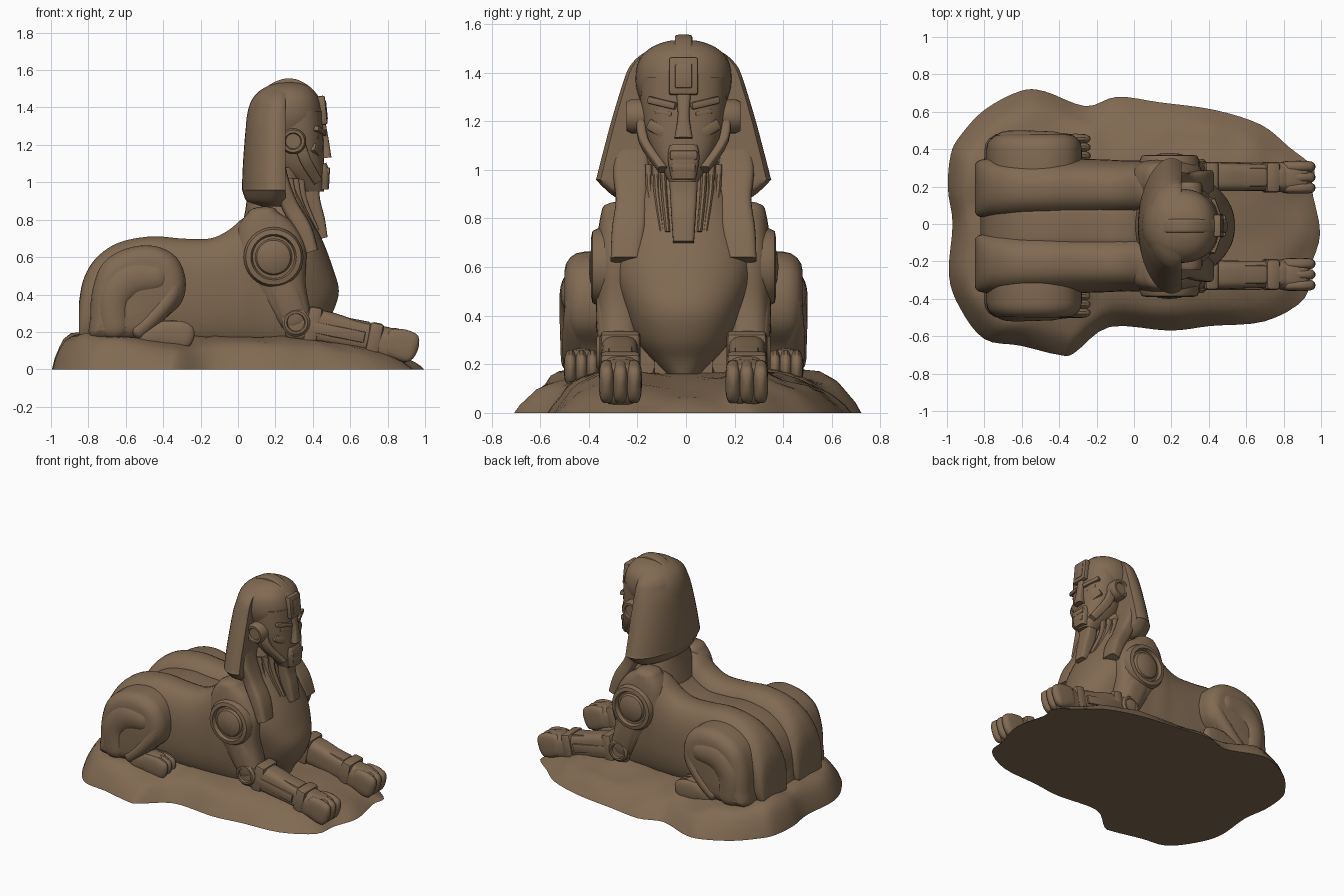
import bpy, bmesh, math
from mathutils import Vector, Matrix, noise

stone = bpy.data.materials.new("brown_stone")
stone.diffuse_color = (0.22, 0.145, 0.085, 1)
CY = -0.01  # symmetry plane of the figure
Y = Vector((0, 1, 0))


def finish(name, bm, pair=False, angle=38, offset=CY):
    """Make one object, or a mirrored left/right pair."""
    for s, tag in ((1, "_left" if pair else ""), (-1, "_right"))[:2 if pair else 1]:
        b = bm.copy()
        for v in b.verts:
            v.co.y = offset + s * v.co.y
        bmesh.ops.recalc_face_normals(b, faces=b.faces)
        me = bpy.data.meshes.new(name + tag)
        b.to_mesh(me)
        b.free()
        me.materials.append(stone)
        me.shade_smooth()
        me.set_sharp_from_angle(angle=math.radians(angle))
        bpy.context.collection.objects.link(bpy.data.objects.new(name + tag, me))
    bm.free()


def spline(pts, sub, closed=False):
    """Catmull-Rom through tuples of any length."""
    n, out = len(pts), []
    get = lambda i: pts[i % n] if closed else pts[max(0, min(n - 1, i))]
    for i in range(n if closed else n - 1):
        a, b, c, d = (get(i + k) for k in (-1, 0, 1, 2))
        for j in range(sub):
            t = j / sub
            out.append(tuple(0.5 * (2 * q + (r - p) * t + (2 * p - 5 * q + 4 * r - w) * t * t
                       + (3 * q - p - 3 * r + w) * t ** 3) for p, q, r, w in zip(a, b, c, d)))
    return out if closed else out + [tuple(pts[-1])]


def skin(bm, rings):
    n = len(rings[0])
    for a, b in zip(rings, rings[1:]):
        for i in range(n):
            bm.faces.new((a[i], a[(i + 1) % n], b[(i + 1) % n], b[i]))
    bm.faces.new(rings[0])
    bm.faces.new(rings[-1])


def tube(name, pts, p=2, n=28, axis=None, cap=0, pair=False, sub=4, max_x=None):
    """Loft superellipse sections (x, y, z, half_y, half_other) along a path."""
    q = spline(pts, sub)
    secs = []
    for i, s in enumerate(q):
        t = Vector(axis) if axis else Vector(q[min(i + 1, len(q) - 1)][:3]) - Vector(q[max(i - 1, 0)][:3])
        secs.append((Vector(s[:3]), t.normalized(), max(s[3], .003), max(s[4], .003)))
    if cap:  # rounded ends
        for end, sign in ((0, -1), (-1, 1)):
            c, t, hy, hv = secs[end]
            for a in (25, 50, 70, 84):
                r = math.radians(a)
                ring = (c + t * sign * cap * math.sin(r), t, hy * math.cos(r), hv * math.cos(r))
                secs.insert(0, ring) if sign < 0 else secs.append(ring)
    bm, rings = bmesh.new(), []
    for c, t, hy, hv in secs:
        v, ring = t.cross(Y).normalized(), []
        for k in range(n):
            a = math.tau * (k + .5) / n
            f = lambda w: math.copysign(abs(w) ** (2 / p), w)
            co = c + Y * hy * f(math.cos(a)) + v * hv * f(math.sin(a))
            if max_x is not None:
                co.x = min(co.x, max_x)
            ring.append(bm.verts.new(co))
        rings.append(ring)
    skin(bm, rings)
    finish(name, bm, pair)


def lathe(name, x, z, prof, n=32):
    """Mirrored pair of discs turned round a sideways axis; prof = (radius, y)."""
    bm = bmesh.new()
    skin(bm, [[bm.verts.new((x + r * math.cos(math.tau * k / n), y, z + r * math.sin(math.tau * k / n)))
               for k in range(n)] for r, y in prof])
    finish(name, bm, True, 30)


def plate(name, prof, y0, y1, bevel):
    """Mirrored pair of smooth (x, z) outlines, thickened sideways and rounded outside."""
    bm = bmesh.new()
    f = bm.faces.new([bm.verts.new((x, y0, z)) for x, z in spline(prof, 4, True)])
    r = bmesh.ops.extrude_face_region(bm, geom=[f])["geom"]
    bmesh.ops.translate(bm, vec=(0, y1 - y0, 0), verts=[g for g in r if isinstance(g, bmesh.types.BMVert)])
    edges = [e for e in bm.edges if all(v.co.y > y1 - 1e-4 for v in e.verts)]
    bmesh.ops.bevel(bm, geom=edges, offset=bevel, segments=4, profile=.5, affect='EDGES')
    finish(name, bm, True)


def box(name, loc, size, rx=0, ry=0, rz=0, pair=False):
    bm = bmesh.new()
    bmesh.ops.create_cube(bm, size=1)
    m = Matrix.Translation(loc) @ Matrix.Rotation(rz, 4, 'Z') @ Matrix.Rotation(ry, 4, 'Y') @ Matrix.Rotation(rx, 4, 'X')
    bmesh.ops.transform(bm, matrix=m @ Matrix.Diagonal((*size, 1)), verts=bm.verts)
    bmesh.ops.bevel(bm, geom=bm.edges[:], offset=min(size) * .25, segments=2, profile=.5, affect='EDGES')
    finish(name, bm, pair)


# Rocky base: irregular outline, steep at the back, sloping at the sides, low at the paws
outline = [(-.98, .37), (-.93, .47), (-.8, .61), (-.61, .71), (-.48, .71), (-.26, .63), (-.09, .68), (.14, .65),
           (.43, .61), (.68, .53), (.83, .41), (.96, .3), (.95, .19), (.995, -.05), (.94, -.24), (.91, -.4),
           (.7, -.52), (.41, -.545), (.19, -.57), (-.13, -.55), (-.32, -.69), (-.4, -.7), (-.61, -.65),
           (-.8, -.615), (-.93, -.45), (-.99, -.27), (-.97, 0), (-.995, .19)]
slope = [(-1.1, .195), (-.5, .185), (0, .175), (.4, .165), (.65, .125), (.82, .075), (.93, .045), (1.1, .04)]
clamp = lambda v: max(0, min(1, v))


def height(x, y):
    for (a, h), (b, k) in zip(slope, slope[1:]):
        if x <= b:  # the flanks fall away in front of the hind legs
            side = 1 - .45 * clamp((x + .75) / .5) * clamp((abs(y) - .33) / .25)
            return (h + (k - h) * (x - a) / (b - a)) * side


bm, rings = bmesh.new(), []
for sx, sy, f in ((1, 1, 0), (.985, .965, .3), (.96, .91, .6), (.935, .87, .82), (.9, .82, .95), (.85, .76, 1),
                  (.76, .68, 1), (.64, .57, 1), (.5, .45, 1), (.36, .33, 1), (.22, .2, 1), (.08, .08, 1)):
    ring = []
    for x, y in spline(outline, 4, True):
        x, y = -.02 + (x + .02) * sx, y * sy
        z = f * (height(x, y) + .022 * noise.noise(Vector((x * 6, y * 6, 1))))
        ring.append(bm.verts.new((x, y, max(z, 0))))
    rings.append(ring)
skin(bm, rings)
finish("rock_base", bm, offset=0)

# Body: two long lobes with a groove down the back
lobe = [(-.85, .36, .13), (-.83, .47, .15), (-.78, .57, .16), (-.7, .645, .165), (-.6, .69, .165), (-.45, .712, .165),
        (-.3, .70, .16), (-.15, .70, .155), (-.05, .745, .15), (.03, .81, .15), (.12, .84, .14), (.22, .82, .13), (.32, .7, .1)]
tube("body_lobe", [(x, .2, (t + .1) / 2, w, (t - .1) / 2) for x, t, w in lobe], 2.5, 40, (1, 0, 0), pair=True)
tube("body_core", [(x + .03, 0, (t + .02) / 2, .12, (t - .14) / 2) for x, t, w in lobe], 7, 32, (1, 0, 0))

# Chest and neck, bowl-shaped below: (z, back x, front x, half width)
chest = [(.16, .2, .42, .07), (.22, .12, .45, .13), (.3, .05, .505, .195), (.42, 0, .54, .24), (.55, 0, .505, .285),
         (.66, 0, .465, .29), (.76, .02, .42, .26), (.86, .04, .375, .22), (.96, .05, .35, .17), (1.08, .06, .34, .14)]
tube("chest", [((a + b) / 2, 0, z, w, (b - a) / 2) for z, a, b, w in chest], 2.2, 40, (0, 0, 1))

# Hind legs
plate("haunch", [(-.77, .16), (-.79, .28), (-.775, .44), (-.72, .57), (-.6, .645), (-.45, .66), (-.33, .6),
                 (-.28, .48), (-.3, .36), (-.39, .27), (-.48, .17)], .3, .49, .08)
tube("thigh", [(-.66, .45, .22, .055, .08), (-.66, .45, .38, .06, .09), (-.57, .45, .48, .06, .1),
               (-.43, .45, .49, .055, .08)], cap=.06, pair=True)
tube("hind_calf", [(-.34, .43, .46, .055, .05), (-.37, .435, .38, .06, .055), (-.46, .44, .27, .06, .05),
                   (-.54, .44, .2, .055, .05)], cap=.03, pair=True)
tube("hind_foot", [(-.5, .42, .175, .065, .07), (-.4, .42, .19, .07, .075), (-.33, .42, .185, .07, .075)],
     2.6, cap=.05, pair=True)
for i, y in enumerate((.375, .42, .465)):
    tube(f"hind_toe_{i}", [(-.4, y, .19, .025, .07), (-.32, y, .185, .028, .075), (-.28, y, .175, .027, .07)],
         2.4, 16, cap=.045, pair=True)

# Shoulders: muscle, round armour disc and arm
tube("shoulder", [(.13, .25, .84, .085, .08), (.14, .255, .76, .095, .15), (.18, .265, .6, .1, .19),
                  (.24, .265, .42, .09, .13), (.31, .265, .26, .085, .09)], 2.5, cap=.03, pair=True)
lathe("shoulder_disc", .19, .6, [(.16, .22), (.16, .35), (.148, .375), (.122, .38), (.112, .355), (.1, .355),
                                 (.09, .372), (.06, .385), (.01, .39)])
tube("upper_arm", [(.2, .275, .52, .085, .1), (.26, .275, .38, .085, .09), (.31, .27, .25, .08, .08)],
     3, cap=.04, pair=True)
lathe("elbow_disc", .31, .25, [(.075, .25), (.075, .345), (.062, .358), (.05, .358), (.045, .345), (.01, .345)])

# Forearms, cuffs and paws
tube("forearm", [(.28, .262, .24, .077, .085), (.45, .262, .225, .077, .09), (.62, .26, .185, .073, .08),
                 (.8, .258, .15, .07, .075)], 3.5, cap=.03, pair=True)
box("forearm_plate", (.54, .26, .26), (.34, .1, .05), ry=.19, pair=True)
box("forearm_side_plate", (.53, .33, .2), (.3, .025, .06), ry=.2, pair=True)
for i, (x, z, h) in enumerate(((.4, .235, .2), (.73, .165, .17))):
    box(f"arm_cuff_{i}", (x, .26, z), (.075, .165, h), ry=.2, pair=True)
tube("paw", [(.74, .26, .14, .075, .08), (.83, .26, .13, .084, .092), (.9, .26, .115, .084, .085)],
     3, cap=.035, pair=True)
for i, y in enumerate((.203, .26, .317)):
    tube(f"paw_toe_{i}", [(.82, y, .145, .03, .075), (.88, y, .13, .0315, .085), (.925, y, .115, .03, .08)],
         3, 20, cap=.038, pair=True)

# Headdress: flared hood cut flat in front, crown, crest and chest lappets
hood = [(.87, .2, .25, .11), (.9, .19, .3, .145), (.955, .2, .357, .177), (.97, .2, .358, .179), (1.08, .2, .33, .175),
        (1.2, .205, .298, .172), (1.32, .21, .262, .165), (1.4, .22, .235, .155), (1.435, .22, .215, .145),
        (1.47, .225, .18, .13), (1.5, .23, .13, .1)]
tube("headdress_hood", [(x, 0, z, w, d) for z, x, w, d in hood], 1.9, 48, (0, 0, 1), max_x=.255)
crown = [(1.26, .04, .43, .17), (1.34, .045, .45, .195), (1.41, .06, .445, .195), (1.465, .09, .425, .175),
         (1.505, .14, .39, .13), (1.528, .2, .345, .07), (1.534, .25, .3, .02)]
tube("headdress_crown", [((a + b) / 2, 0, z, w, (b - a) / 2) for z, a, b, w in crown], 2.2, 40, (0, 0, 1))
tube("headdress_crest", [(.12, 0, 1.46, .036, .02), (.2, 0, 1.512, .036, .024), (.28, 0, 1.53, .036, .026),
                         (.36, 0, 1.5, .036, .024), (.43, 0, 1.43, .036, .02)], 6, 16)
tube("headdress_lappet", [(.21, .21, 1.15, .06, .03), (.235, .215, 1.0, .075, .04), (.28, .213, .87, .066, .045),
                          (.35, .225, .75, .07, .045), (.395, .24, .63, .06, .035)], 4, pair=True)

# Face
face = [(.95, .34, .46, .06), (1.0, .28, .465, .09), (1.08, .2, .462, .135), (1.18, .16, .458, .165),
        (1.28, .14, .455, .178), (1.38, .14, .45, .18)]
tube("face", [((a + b) / 2, 0, z, w, (b - a) / 2) for z, a, b, w in face], 2.4, 36, (0, 0, 1))
tube("nose", [(.445, 0, 1.31, .03, .025), (.458, 0, 1.22, .024, .028), (.47, 0, 1.13, .038, .03)], 4, 16)
box("forehead_badge", (.452, 0, 1.385), (.04, .12, .155), ry=-.1)
box("forehead_badge_inset", (.466, 0, 1.385), (.02, .07, .1), ry=-.1)
tube("muzzle", [(.43, 0, 1.09, .06, .045), (.445, 0, 1.04, .065, .045), (.45, 0, .96, .05, .035)], 4, 20)
box("upper_lip", (.468, 0, 1.06), (.05, .115, .04))
box("lower_lip", (.465, 0, 1.01), (.05, .1, .04))
box("brow", (.43, .085, 1.275), (.05, .125, .03), rx=.22, rz=.35, pair=True)
box("eye", (.43, .08, 1.235), (.03, .075, .02), rx=.2, rz=.35, pair=True)
box("cheek", (.41, .105, 1.17), (.05, .09, .05), rx=.5, rz=.45, pair=True)
tube("jaw_strut", [(.32, .175, 1.24, .02, .03), (.36, .165, 1.12, .02, .03), (.43, .085, 1.0, .02, .025)],
     4, 16, pair=True)
lathe("ear_disc", .295, 1.22, [(.07, .12), (.07, .215), (.06, .235), (.045, .235), (.04, .222), (.01, .222)])

# Beard and neck cords
tube("beard", [(.395, 0, .98, .06, .04), (.4, 0, .9, .056, .04), (.425, 0, .8, .05, .04), (.45, 0, .7, .043, .03)], 5, 20)
for i in range(3):
    d = .03 * i
    tube(f"neck_cord_{i}", [(.335 - d, .085 + d, 1.02, .013, .02), (.345 - d * .8, .08 + d, .9, .013, .025),
                            (.415 - d * .5, .065 + d * .8, .74, .011, .02)], 3, 12, pair=True)
